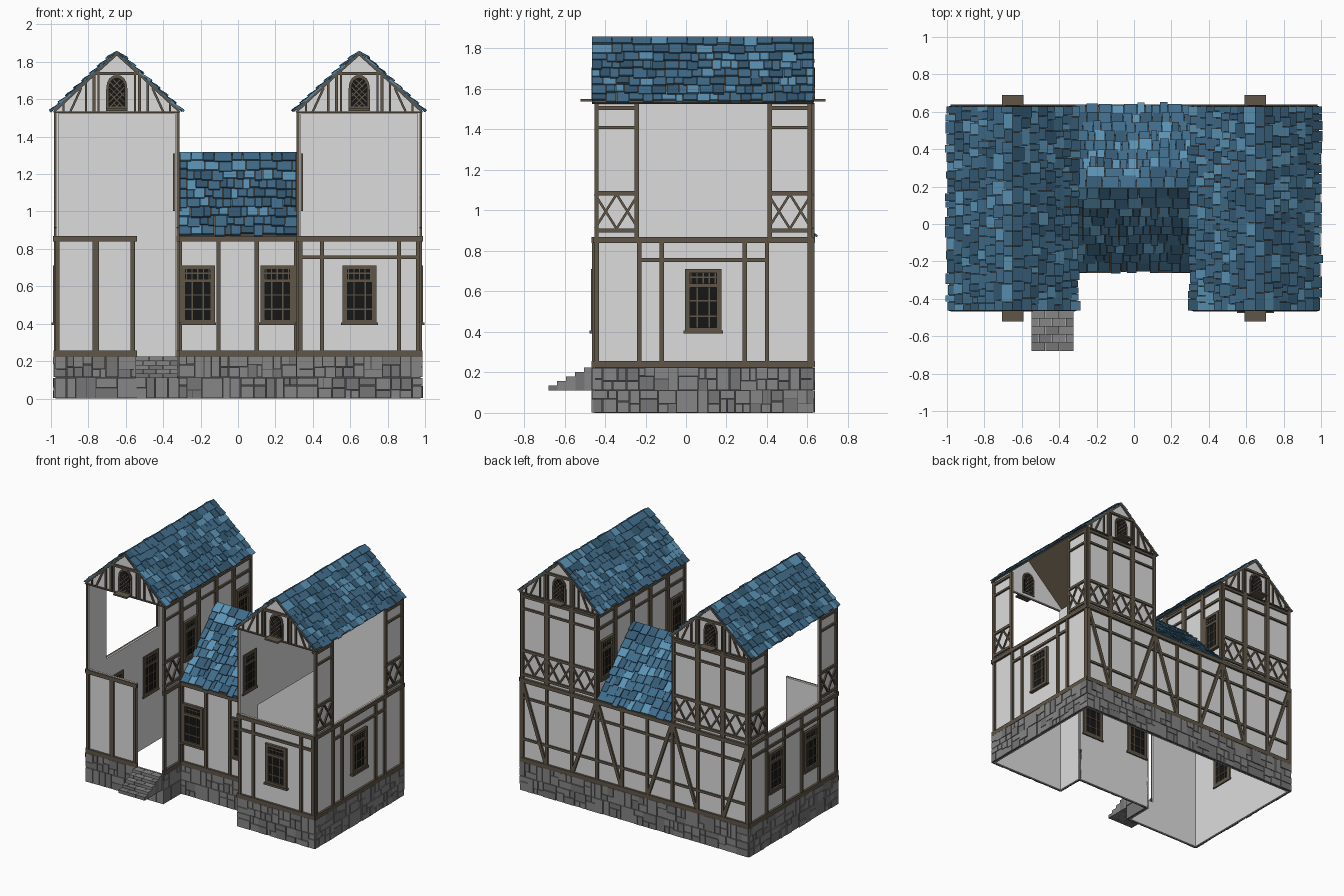
import bpy, bmesh, math, random
from mathutils import Vector

if "Cube" in bpy.data.objects:
    bpy.data.objects.remove(bpy.data.objects["Cube"])

random.seed(4)


def mat(name, r, g, b):
    m = bpy.data.materials.new(name)
    m.diffuse_color = (r, g, b, 1)
    m.use_nodes = True
    m.node_tree.nodes["Principled BSDF"].inputs["Base Color"].default_value = m.diffuse_color
    return m


PLASTER = [mat("plaster", .72, .72, .72)]
TIMBER = [mat("timber", .115, .092, .064)]
GLASS = [mat("dark_glass", .008, .008, .008)]
MORTAR = [mat("mortar", .06, .06, .06)]
STONE = [mat("stone", .24, .24, .24), mat("stone_dark", .18, .18, .18)]
SLATE = [mat("slate", .052, .15, .255), mat("slate_light", .105, .29, .46),
         mat("slate_dark", .034, .1, .17)]
parts = {}


def hull(part, mats, low, high, mi=0):
    """Solid between two matching polygon loops."""
    bm, _ = parts.setdefault(part, (bmesh.new(), mats))
    a = [bm.verts.new(p) for p in low]
    b = [bm.verts.new(p) for p in high]
    n = len(a)
    fs = [bm.faces.new(a[::-1]), bm.faces.new(b)]
    fs += [bm.faces.new((a[i], a[(i + 1) % n], b[(i + 1) % n], b[i])) for i in range(n)]
    for f in fs:
        f.material_index = mi


# Wall planes: (u along wall, d outward) -> (x, y)
FRONT = lambda u, d: (u, -.45 - d)
BACK = lambda u, d: (u, .62 + d)
MID = lambda u, d: (u, -.235 - d)
RIGHT = lambda u, d: (.97 + d, u)
LEFT = lambda u, d: (-.97 - d, u)
INNER_L = lambda u, d: (-.328 + d, u)   # left tower wall facing the middle
INNER_R = lambda u, d: (.328 - d, u)    # right tower wall facing the middle


def prism(part, mats, face, pts, d0, d1, mi=0):
    hull(part, mats, [(*face(u, d0), z) for u, z in pts], [(*face(u, d1), z) for u, z in pts], mi)


def rect(part, mats, face, u0, u1, z0, z1, d0, d1, mi=0):
    prism(part, mats, face, [(u0, z0), (u1, z0), (u1, z1), (u0, z1)], d0, d1, mi)


def beam(face, u0, z0, u1, z1, w=.022, d=.014, part="timber_frame", d0=0):
    a, b = Vector((u0, z0)), Vector((u1, z1))
    t = (b - a).normalized() * w / 2
    n = Vector((-t.y, t.x))
    prism(part, TIMBER, face, [a + n, a - n, b - n, b + n], d0, d)


def wall(face, u0, u1, z0, z1):
    rect("plaster_walls", PLASTER, face, u0, u1, z0, z1, -.01, 0)


def posts(face, us, z0, z1, w=.022):
    for u in us:
        beam(face, u, z0, u, z1, w)


def rails(face, u0, u1, zs, w=.022, d=.013):
    for z in zs:
        beam(face, u0, z, u1, z, w, d)


def window(face, uc, z0, z1, w=.18):
    a, b, zt = uc - w / 2, uc + w / 2, z0 + (z1 - z0) * .74
    rect("window_glass", GLASS, face, a, b, z0, z1, -.014, .006)
    bar = lambda *p, t=.026, d=.02: beam(face, *p, t, d, "window_frames", -.02)
    for u in (a + .012, b - .012):
        bar(u, z0, u, z1)
    for z in (z0 + .012, zt, z1 - .01):
        bar(a, z, b, z, t=.02)
    bar(a - .008, z0, b + .008, z0, t=.014, d=.026)
    for k in (1, 2):
        u, z = a + w * k / 3, z0 + (zt - z0) * k / 3
        bar(u, z0, u, zt, t=.007, d=.012)
        bar(a, z, b, z, t=.007, d=.012)
    for k in range(1, 6):
        u = a + w * k / 6
        bar(u, zt, u, z1, t=.006, d=.012)
    bar(a, (zt + z1) / 2, b, (zt + z1) / 2, t=.006, d=.012)


def plinth(face, u0, u1):
    """Irregular stone blocks over a mortar plate, two double courses."""
    wall(face, u0, u1, 0, .225)
    rect("plinth_mortar", MORTAR, face, u0, u1, 0, .225, .001, .006)
    for z in (0, .112):
        u = u0 - .01
        while u < u1:
            w = random.uniform(.045, .12)
            e = u + w if u + w < u1 - .03 else u1 + .012
            s = random.choice((0, .045, .056, .07))
            for za, zb in ((z, z + s), (z + s, z + .112)):
                if zb > za:
                    cut = random.uniform(.35, .65) if e - u > .07 and random.random() < .5 else 1
                    m = u + (e - u) * cut
                    for p, q in ((u, m), (m, e)):
                        if q > p:
                            rect("stone_plinth", STONE, face, p + .002, q - .002, za + .002, zb - .002,
                                 0, random.uniform(.012, .018), random.random() < .35)
            u = e


def cross_panel(face, a, b):
    """Upper-floor panel with a small lattice parapet."""
    wall(face, a, b, .86, 1.53)
    posts(face, (a + .008, b - .008), .87, 1.53)
    rails(face, a, b, (.9, 1.085, 1.505), .02)
    rails(face, a, b, (1.41,), .016)
    h = (b - a) / 2
    for k in (0, 1):
        beam(face, a + h * k, .91, a + h * (k + 1), 1.08, .012, .01)
        beam(face, a + h * k, 1.08, a + h * (k + 1), .91, .012, .01)


def window_panel(face, a, b):
    wall(face, a, b, .86, 1.53)
    posts(face, (a + .008, b - .008), .87, 1.53)
    rails(face, a, b, (.9, 1.41, 1.505), .02)
    window(face, (a + b) / 2, 1.01, 1.31, .16)


def ground(face, u0, u1, ps, wins=()):
    """Ground-floor wall with plinth, sill, head beam, posts and windows."""
    plinth(face, u0, u1)
    wall(face, u0, u1, .22, .87)
    rails(face, u0 - .01, u1 + .01, (.24,), .034, .016)
    rails(face, u0 - .01, u1 + .01, (.855,), .03, .018)
    posts(face, ps, .24, .86)
    for c in wins:
        window(face, c, .4, .71)


Y = [-.45 + .214 * i for i in range(6)]
XT = [.325 + .215 * i for i in range(4)]

# Ground floor, front: left tower with open doorway, middle, right tower
ground(FRONT, -.97, -.55, (-.965, -.565))
beam(FRONT, -.76, .24, -.76, .86, .036)
plinth(FRONT, -.55, -.325)
ground(MID, -.325, .325, (-.31, -.105, .1, .31), (-.215, .21))
ground(FRONT, .325, .97, (.335, .45, .86, .963), (.65,))
rails(FRONT, .33, .97, (.755,), .02)
# Ground floor, sides
ground(RIGHT, Y[0], Y[5], (-.44, -.23, -.12, .29, .4, .61), (.085,))
rails(RIGHT, -.23, .4, (.755,), .02)
ground(LEFT, Y[0], Y[5], [-.44] + Y[1:5] + [.61], ((Y[1] + Y[2]) / 2, (Y[3] + Y[4]) / 2))
rails(LEFT, Y[0], Y[5], (.755,), .02)
for f in (INNER_L, INNER_R):
    ground(f, -.45, -.235, (-.44, -.25))
# Ground floor, back: three braced bays
ground(BACK, -.97, .97, (-.96, .96))
rails(BACK, -.97, .97, (.4, .72), .018, .011)
for x0 in (-.97, -.323, .323):
    m = .2157
    posts(BACK, [x0 + m * k for k in range(4)], .24, .86)
    beam(BACK, x0 + .01, .84, x0 + m - .01, .26, .024)
    beam(BACK, x0 + 3 * m - .01, .84, x0 + 2 * m + .01, .26, .024)

# Upper floors: open fronts and open middles on the outer sides
for f in (LEFT, RIGHT):
    cross_panel(f, Y[0], Y[1])
    cross_panel(f, Y[4], Y[5])
for k in range(3):
    cross_panel(BACK, XT[k], XT[k + 1])
    cross_panel(BACK, -XT[k + 1], -XT[k])
for f, wins in ((INNER_L, (1, 4)), (INNER_R, (0, 4))):
    for k in range(5):
        (window_panel if k in wins else cross_panel)(f, Y[k], Y[k + 1])

# Gables with timbers, pointed windows and sills
SLOPE = .31 / .345


def arch(c, w, z0, zs, zt):
    side = [(w * math.cos(t), zs + (zt - zs) * math.sin(t) ** .8) for t in (0, .4, .8, 1.2)]
    return ([(c - w, z0), (c + w, z0)] + [(c + x, z) for x, z in side] + [(c, zt)]
            + [(c - x, z) for x, z in side[::-1]])


for c in (-.648, .648):
    for f in (FRONT, BACK):
        prism("gable_walls", PLASTER, f, [(c - .325, 1.525), (c + .325, 1.525), (c + .325, 1.545),
                                          (c, 1.845), (c - .325, 1.545)], -.01, 0)
        rails(f, c - .33, c + .33, (1.53,), .008)
        beam(f, c - .12, 1.738, c + .12, 1.738, .018)
        for s in (-1, 1):
            beam(f, c + s * .335, 1.54, c, 1.842, .014, .012)
            beam(f, c + s * .19, 1.66, c + s * .25, 1.53, .012, .01)
            for o, w in ((.098, .01), (.122, .016), (.165, .012), (.285, .01)):
                beam(f, c + s * o, 1.53, c + s * o, 1.845 - o * SLOPE, w, .011)
        prism("gable_window_frames", TIMBER, f, arch(c, .057, 1.545, 1.65, 1.73), -.016, .01)
        prism("gable_window_glass", GLASS, f, arch(c, .045, 1.56, 1.65, 1.715), -.019, .013)
        for k in range(-2, 3):      # diamond lattice
            for s in (-1, 1):
                z = 1.625 + k * .03
                r = .04 if k < 2 else .02
                beam(f, c - s * r, z - r, c + s * r, z + r, .005, .016, "gable_window_lattice", -.021) \
                    if z - r > 1.55 and z + r < 1.71 else \
                    beam(f, c - s * .02, z - .015, c + s * .02, z + .015, .005, .016, "gable_window_lattice", -.021)
        rect("gable_sills", TIMBER, f, c - .057, c + .057, 1.538, 1.55, -.01, .07)


def roof(name, a0, a1, eave, ridge, rows):
    """One pitched side. eave, ridge and the length axis ends are 3D vectors."""
    A, S = a1 - a0, ridge - eave
    L, H = A.length, S.length
    A, S = A.normalized(), S.normalized()
    N = A.cross(S)
    N = N if N.z > 0 else -N
    P = lambda a, s, n: a0 + eave + A * a + S * s + N * n
    quad = lambda n, p, q, s, t: [P(p, s, n), P(q, s, n), P(q, t, n), P(p, t, n)]
    hull("roof_boards", TIMBER, quad(-.012, 0, L, 0, H), quad(-.002, 0, L, 0, H))
    step = H / rows
    for r in range(rows):
        u = 0
        while u < L - .001:
            w = random.uniform(.032, .075) * (1.35 if r > rows - 3 else 1)
            e = u + w if u + w < L - .025 else L
            s0 = r * step + random.uniform(-.012, .008)
            s1 = min(H + .004, (r + 1) * step + .016)
            t = random.uniform(.012, .02)
            low = [P(u + .0015, s0, t - .011), P(e - .0015, s0, t - .011), P(e - .0015, s1, -.002), P(u + .0015, s1, -.002)]
            top = [P(u + .0015, s0, t), P(e - .0015, s0, t), P(e - .0015, s1, .005), P(u + .0015, s1, .005)]
            hull(name, SLATE, low, top, random.choices((0, 1, 2), (6, 2, 3))[0])
            u = e


V = Vector
for c in (-.648, .648):
    for s in (-1, 1):
        roof("tower_roof_slates", V((c, -.465, 0)), V((c, .63, 0)), V((s * .343, 0, 1.535)), V((0, 0, 1.852)), 8)
for s in (-1, 1):
    roof("middle_roof_slates", V((-.318, .193, 0)), V((.318, .193, 0)), V((0, s * .438, .87)), V((0, 0, 1.312)), 9)

# Entrance steps in staggered stones
for i in range(5):
    y, us = -.68 + .044 * i, [-.55, -.475, -.4, -.323]
    if i % 2:
        us[1:3] = [-.51, -.44, -.365]
    for a, b in zip(us, us[1:]):
        rect("entrance_steps", STONE, FRONT, a + .001, b - .001, .11, .135 + .0225 * i,
             -.45 - y - .046, -.45 - y, random.random() < .3)

for name, (bm, mats) in parts.items():
    bmesh.ops.recalc_face_normals(bm, faces=bm.faces)
    me = bpy.data.meshes.new(name)
    for m in mats:
        me.materials.append(m)
    bm.to_mesh(me)
    bm.free()
    bpy.context.collection.objects.link(bpy.data.objects.new(name, me))
